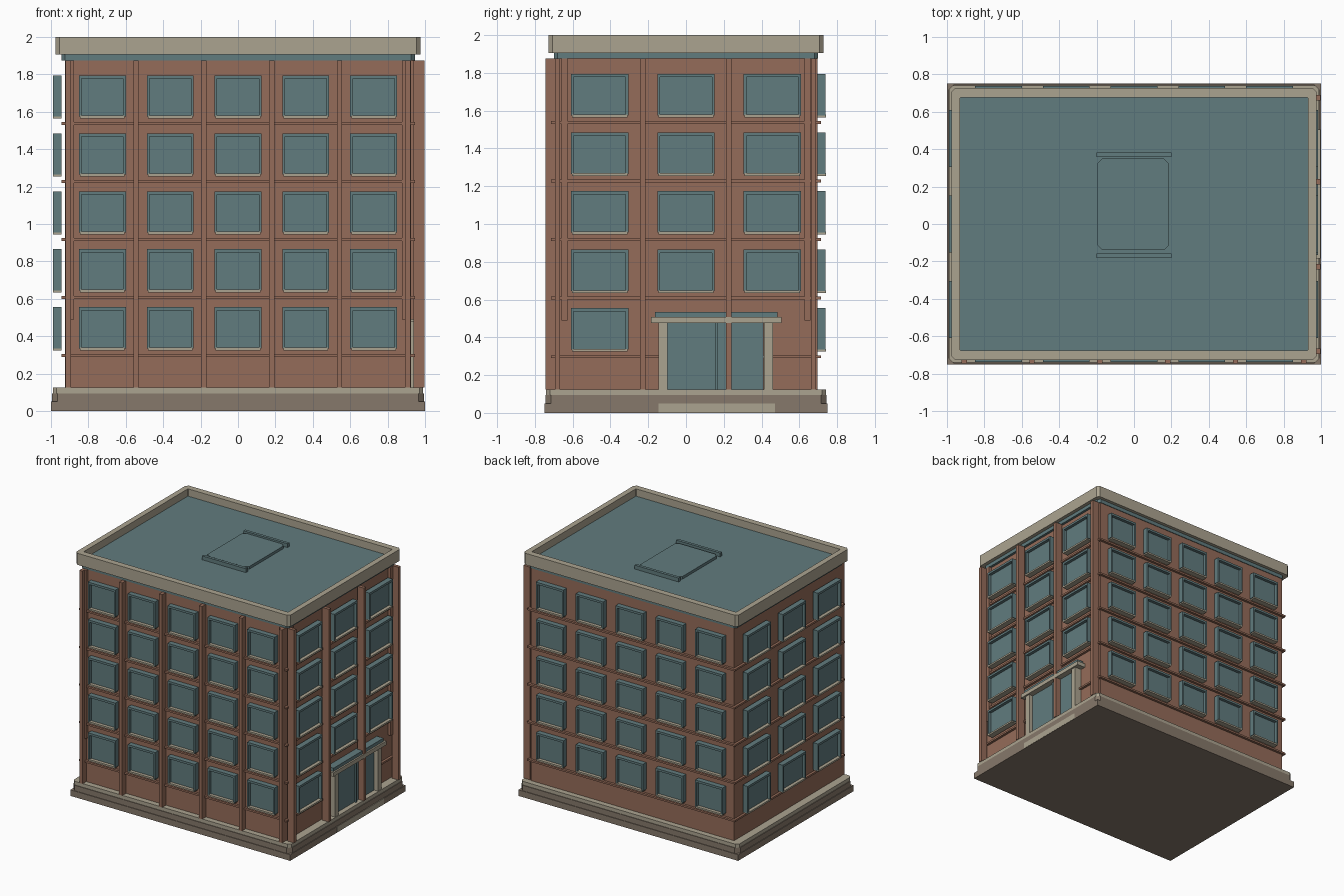
import bpy, bmesh, math
from mathutils import Matrix, Vector

cube = bpy.data.objects.get("Cube")
if cube:
    bpy.data.objects.remove(cube)


def material(name, rgb):
    m = bpy.data.materials.new(name)
    m.use_nodes = True
    m.diffuse_color = (*rgb, 1)
    node = next(n for n in m.node_tree.nodes if n.type == 'BSDF_PRINCIPLED')
    node.inputs["Base Color"].default_value = (*rgb, 1)
    node.inputs["Roughness"].default_value = 0.8
    return m


BRICK = material("brick", (0.30, 0.15, 0.10))
TEAL = material("teal", (0.12, 0.20, 0.21))
STONE = material("pale_stone", (0.41, 0.37, 0.28))
PLINTH = material("dark_stone", (0.24, 0.19, 0.145))

# Facade frames: local x runs along the wall, local -y points outwards
FRONT, RIGHT, BACK, LEFT = [Matrix.Rotation(math.radians(a), 4, 'Z') for a in (0, 90, 180, 270)]


def finish(name, bm, mat):
    mesh = bpy.data.meshes.new(name)
    bmesh.ops.recalc_face_normals(bm, faces=bm.faces)
    bm.to_mesh(mesh)
    bm.free()
    mesh.materials.append(mat)
    obj = bpy.data.objects.new(name, mesh)
    bpy.context.collection.objects.link(obj)
    return obj


def boxes(name, mat, items):
    """Each item: frame, (u0, u1), (inner, outer) distance, (z0, z1)."""
    bm = bmesh.new()
    for frame, u, d, z in items:
        mid = Vector((sum(u) / 2, -sum(d) / 2, sum(z) / 2))
        size = (u[1] - u[0], d[1] - d[0], z[1] - z[0])
        bmesh.ops.create_cube(bm, size=1, matrix=frame @ Matrix.Translation(mid) @ Matrix.Diagonal((*size, 1)))
    return finish(name, bm, mat)


def outline(hx, hy, c):
    pts = []
    for sx, sy in ((1, 1), (-1, 1), (-1, -1), (1, -1)):
        pair = [(sx * hx, sy * (hy - c)), (sx * (hx - c), sy * hy)]
        pts += pair if sx == sy else pair[::-1]
    return pts


def slab(name, mat, hx, hy, z0, z1, chamfer=0.0, at=(0, 0)):
    bm = bmesh.new()
    pts = outline(hx, hy, chamfer)
    face = bm.faces.new([bm.verts.new((x + at[0], y + at[1], z0)) for x, y in pts])
    top = bmesh.ops.extrude_face_region(bm, geom=[face])
    bmesh.ops.translate(bm, vec=(0, 0, z1 - z0), verts=[v for v in top["geom"] if isinstance(v, bmesh.types.BMVert)])
    bmesh.ops.remove_doubles(bm, verts=bm.verts, dist=0.0001)
    return finish(name, bm, mat)


def ring(name, mat, outer, inner, z0, z1):
    bm = bmesh.new()
    loops = [[bm.verts.new((x, y, z)) for x, y in outline(*o)]
             for o, z in ((outer, z0), (outer, z1), (inner, z1), (inner, z0))]
    for a, b in zip(loops, loops[1:] + loops[:1]):
        for i in range(8):
            j = (i + 1) % 8
            bm.faces.new((a[i], a[j], b[j], b[i]))
    return finish(name, bm, mat)


# Plinth, walls, cornice and roof
slab("plinth_foot", PLINTH, 1.0, 0.75, 0, 0.05)
slab("plinth", PLINTH, 0.995, 0.745, 0.05, 0.095, 0.03)
slab("plinth_cap", STONE, 0.99, 0.74, 0.095, 0.125, 0.02)
slab("walls", BRICK, 0.925, 0.695, 0.125, 1.88)
slab("cornice_band", TEAL, 0.945, 0.70, 1.875, 1.91, 0.02)
ring("parapet", STONE, (0.975, 0.727, 0.02), (0.93, 0.677, 0.004), 1.905, 2.0)
slab("roof", TEAL, 0.94, 0.69, 1.91, 1.94)

# Roof hatch with its two rails
slab("roof_hatch", TEAL, 0.19, 0.245, 1.94, 1.962, 0.025, (-0.005, 0.105))
for name, y in (("hatch_back_rail", 0.37), ("hatch_front_rail", -0.17)):
    slab(name, TEAL, 0.2, 0.012, 1.94, 1.972, 0, (0, y))

# Floor bands around the whole building
FLOORS = [0.325 + 0.31 * i for i in range(5)]
for i, z in enumerate(FLOORS):
    slab(f"floor_band_{i + 1}", BRICK, 0.945, 0.715, z - 0.035, z - 0.02)

# Windows: facade, column centres, half width, wall distance
LONG = [0.3625 * i for i in range(-2, 3)]
SHORT = [-0.457, 0, 0.457]
FACADES = (("front", FRONT, LONG, 0.125, 0.693), ("back", BACK, LONG, 0.125, 0.693),
           ("right", RIGHT, SHORT, 0.152, 0.938), ("left", LEFT, SHORT, 0.152, 0.943))
for side, frame, columns, w, d in FACADES:
    frames, glass, sills = [], [], []
    for row, z in enumerate(FLOORS):
        for u in columns:
            if side == "right" and row == 0 and u > -0.1:
                continue  # entrance bay
            out = (d, d + 0.045)
            for s in (-1, 1):
                a, b = sorted((u + s * w, u + s * (w - 0.014)))
                frames.append((frame, (a, b), out, (z + 0.01, z + 0.23)))
            frames.append((frame, (u - w + 0.014, u + w - 0.014), out, (z + 0.212, z + 0.23)))
            glass.append((frame, (u - w + 0.014, u + w - 0.014), (d, d + 0.02), (z + 0.005, z + 0.212)))
            sills.append((frame, (u - w + 0.006, u + w - 0.006), (d, d + 0.047), (z, z + 0.014)))
    boxes(f"{side}_window_frames", TEAL, frames)
    boxes(f"{side}_window_glass", TEAL, glass)
    boxes(f"{side}_window_sills", STONE, sills)

# Pilasters on the front and on the entrance side
HEIGHT = (0.125, 1.875)
boxes("front_pilasters", BRICK, [(FRONT, (u - 0.014, u + 0.014), (0.69, 0.745), HEIGHT)
                                 for u in (-0.908, -0.546, -0.183, 0.18, 0.543, 0.908)])
boxes("right_pilasters", BRICK, [(RIGHT, (u - 0.014, u + 0.014), (0.937, 0.997), HEIGHT)
                                 for u in (-0.68, -0.229, 0.226, 0.675)])

# Slim upper strips beside the corners
strips = []
for s in (-1, 1):
    u = s * 0.888
    strips.append((FRONT, (u - 0.01, u + 0.01), (0.69, 0.72), (0.49, 1.875)))
    u = s * 0.643
    strips.append((RIGHT, (u - 0.016, u + 0.016), (0.92, 0.95), (0.49, 1.875)))
boxes("corner_strips", BRICK, strips)

# Entrance: doors, posts, canopy and step
boxes("entrance_doors", TEAL, [(RIGHT, (-0.1, 0.41), (0.92, 0.95), (0.125, 0.475)),
                               (RIGHT, (0.155, 0.17), (0.95, 0.965), (0.125, 0.475))])
boxes("entrance_posts", STONE, [(RIGHT, (a, a + 0.047), (0.92, 0.985), (0.125, 0.48)) for a in (-0.145, 0.413)])
boxes("entrance_canopy", STONE, [(RIGHT, (-0.185, 0.505), (0.92, 0.998), (0.475, 0.508))])
boxes("canopy_roof", TEAL, [(RIGHT, (-0.165, 0.485), (0.92, 0.985), (0.508, 0.535))])
boxes("entrance_step", STONE, [(RIGHT, (-0.145, 0.47), (0.95, 1.001), (0.002, 0.05))])
